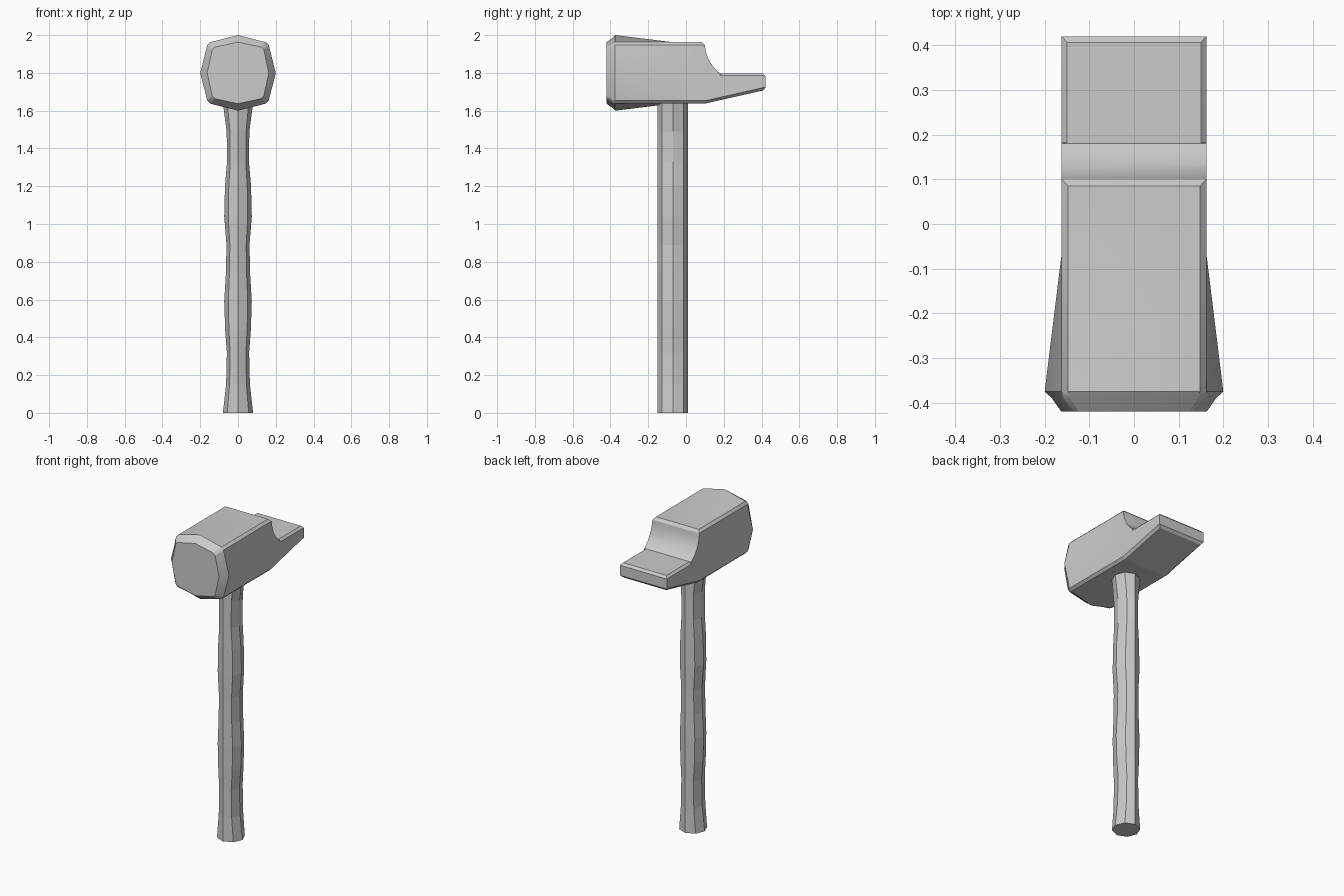
import bpy, bmesh
from math import sin, cos, tau

if "Cube" in bpy.data.objects:
    bpy.data.objects.remove(bpy.data.objects["Cube"])


def loft(name, rings):
    """Skin a list of equal-length point rings and cap both ends."""
    bm = bmesh.new()
    rows = [[bm.verts.new(p) for p in ring] for ring in rings]
    n = len(rows[0])
    for a, b in zip(rows, rows[1:]):
        for i in range(n):
            j = (i + 1) % n
            bm.faces.new((a[i], a[j], b[j], b[i]))
    bm.faces.new(rows[0])
    bm.faces.new(rows[-1])
    bmesh.ops.remove_doubles(bm, verts=bm.verts, dist=0.0001)
    bmesh.ops.recalc_face_normals(bm, faces=bm.faces)
    mesh = bpy.data.meshes.new(name)
    bm.to_mesh(mesh)
    bm.free()
    obj = bpy.data.objects.new(name, mesh)
    bpy.context.collection.objects.link(obj)
    return obj


def head_ring(y, top, bottom, w=0.1625, ct=0.015, cb=0.015, bulge=0.0):
    """Chamfered rectangle whose side midpoints can bulge outward."""
    right = [(w - ct, top), (w, top - ct), (w + bulge, (top + bottom) / 2),
             (w, bottom + cb), (w - cb, bottom)]
    left = [(-x, z) for x, z in reversed(right)]
    pts = [(0, top + bulge)] + right + [(0, bottom - bulge)] + left
    return [(x, y, z) for x, z in pts]


# Hammer head: flared striking face, block, scooped step and wedge-shaped peen
T, B = 1.9625, 1.6375
rings = [head_ring(-0.42, 1.936, 1.664, w=0.136, ct=0.012, cb=0.012, bulge=0.027),
         head_ring(-0.39, 1.958, 1.642, w=0.158, bulge=0.026),
         head_ring(-0.375, T, B, bulge=0.0375),
         head_ring(-0.07, T, B),
         head_ring(0.085, T, B),
         head_ring(0.10, 1.946, B, ct=0.001)]


def underside(y):
    return B + max(0, y - 0.1) * 0.225


steps = 8
for i in range(1, steps + 1):
    t = i / steps
    y = 0.10 + 0.08 * (0.2 * t + 0.8 * t * t)
    z = 1.946 - 0.148 * (1.25 * t - 0.25 * t * t)
    rings.append(head_ring(y, z, underside(y), ct=0.0005))
rings += [head_ring(0.182, 1.798, underside(0.182), ct=0.013),
          head_ring(0.406, 1.798, underside(0.406), ct=0.013),
          head_ring(0.42, 1.784, 1.721, ct=0.001, cb=0.001)]
head = loft("hammer_head", rings)
bpy.context.view_layer.objects.active = head
head.select_set(True)
bpy.ops.object.shade_smooth_by_angle(angle=0.45)

# Handle: octagonal shaft with constant depth and a wavy width
widths = [(0, 0.08), (0.15, 0.063), (0.32, 0.059), (0.44, 0.068), (0.59, 0.073),
          (0.74, 0.064), (0.89, 0.061), (1.04, 0.073), (1.20, 0.069),
          (1.33, 0.058), (1.49, 0.06), (1.64, 0.08), (1.70, 0.08)]
loft("handle", [[(w * cos(tau * k / 8), -0.07 + 0.08 * sin(tau * k / 8), z)
                 for k in range(8)] for z, w in widths])
